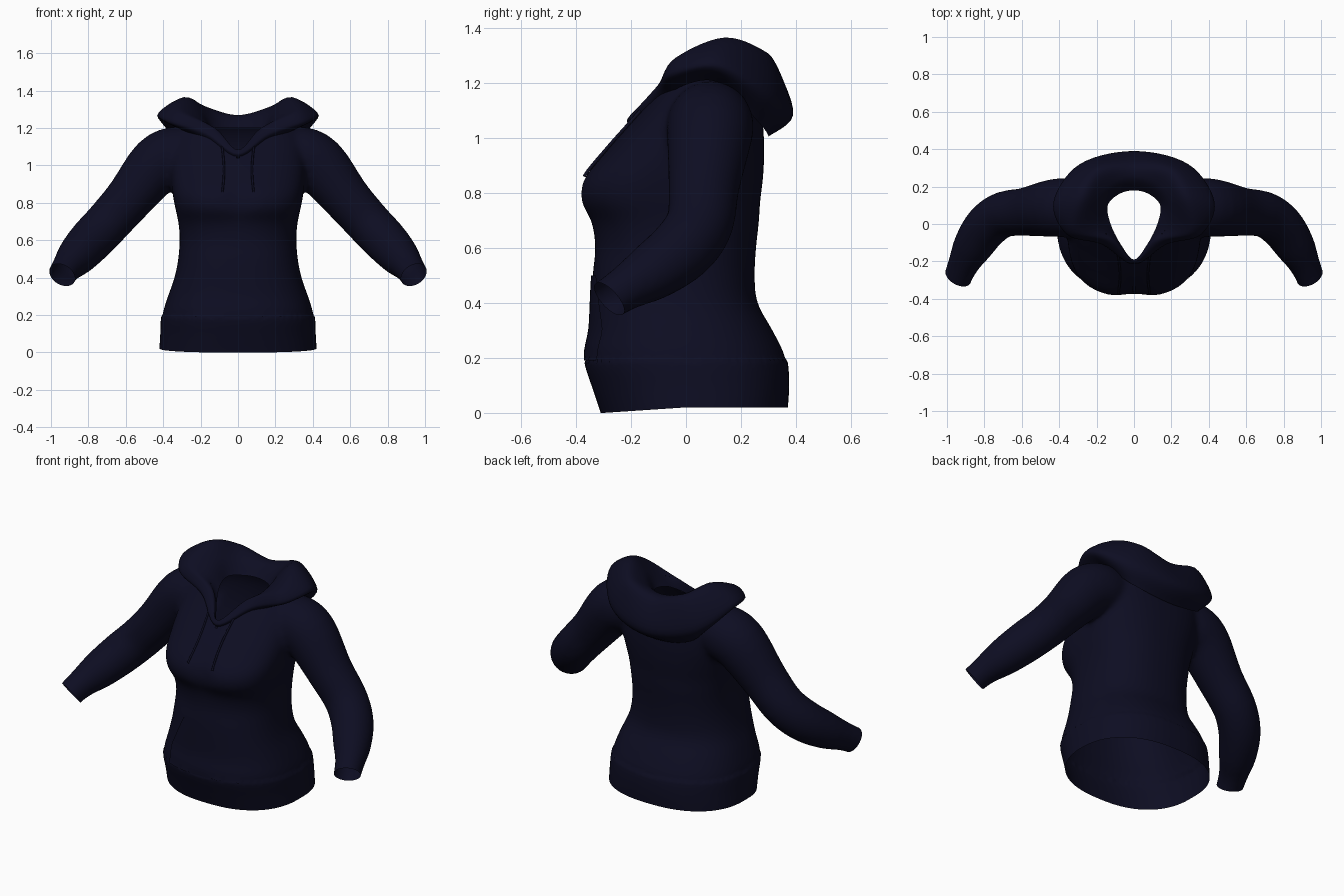
import bpy, bmesh, math
from mathutils import Vector
from mathutils.bvhtree import BVHTree

cube = bpy.data.objects.get("Cube")
if cube:
    bpy.data.objects.remove(cube)

navy = bpy.data.materials.new("dark_navy_fabric")
navy.use_nodes = True
COLOUR = (0.004, 0.004, 0.016, 1)
navy.diffuse_color = COLOUR
shader = navy.node_tree.nodes["Principled BSDF"]
shader.inputs["Base Color"].default_value = COLOUR
shader.inputs["Roughness"].default_value = 0.9


def spline(points, steps, closed=False):
    """Smooth curve through points of any dimension."""
    pts = [Vector(p) for p in points]
    n = len(pts)
    pick = (lambda i: pts[i % n]) if closed else (lambda i: pts[min(max(i, 0), n - 1)])
    out = []
    for i in range(n if closed else n - 1):
        a, b, c, d = (pick(i + k) for k in (-1, 0, 1, 2))
        for s in range(steps):
            t = s / steps
            out.append(b + (c - a) * (t / 2) + (a * 2 - b * 5 + c * 4 - d) * (t * t / 2)
                       + (b * 3 - a - c * 3 + d) * (t ** 3 / 2))
    return out if closed else out + [pts[-1]]


def skin(bm, rows, wrap_row=False, caps=False):
    """Quad surface through equal rows of points."""
    grid = [[bm.verts.new(p) for p in row] for row in rows]
    m = len(grid[0])
    for a, b in zip(grid, grid[1:]):
        for j in range(m if wrap_row else m - 1):
            k = (j + 1) % m
            bm.faces.new((a[j], a[k], b[k], b[j]))
    if caps:
        bm.faces.new(grid[0])
        bm.faces.new(grid[-1])


def finish(name, bm):
    bmesh.ops.recalc_face_normals(bm, faces=bm.faces)
    mesh = bpy.data.meshes.new(name)
    bm.to_mesh(mesh)
    bm.free()
    obj = bpy.data.objects.new(name, mesh)
    bpy.context.collection.objects.link(obj)
    mesh.materials.append(navy)
    for poly in mesh.polygons:
        poly.use_smooth = True
    return obj


def rounded(v, power):
    return math.copysign(abs(v) ** power, v)


# Torso rings: height, half width, front, back, front roundness, back roundness
TORSO = [(-.06, .415, -.28, .36, .85, .85), (.02, .415, -.305, .365, .85, .85),
         (.1, .41, -.335, .37, .85, .85), (.2, .405, -.368, .362, .82, .85),
         (.3, .375, -.35, .315, .8, .85), (.4, .34, -.345, .26, .8, .85),
         (.5, .32, -.34, .25, .8, .85), (.6, .312, -.33, .255, .8, .82),
         (.69, .318, -.345, .265, .74, .8), (.77, .335, -.39, .27, .66, .78),
         (.85, .35, -.38, .28, .66, .75), (.95, .36, -.295, .285, .7, .72),
         (1.05, .36, -.205, .28, .75, .72), (1.13, .35, -.135, .265, .8, .75),
         (1.2, .3, -.08, .23, .85, .8), (1.25, .17, -.04, .17, .85, .85)]
# Sleeve centres and radius, shoulder to beyond the cuff
SLEEVE = [(.2, .1, 1.08, .12), (.32, .09, 1.055, .155), (.43, .085, 1.005, .155),
          (.58, .065, .825, .13), (.7, .05, .69, .123), (.79, -.015, .595, .12),
          (.862, -.12, .515, .107), (.91, -.21, .46, .085),
          (.94, -.28, .415, .077), (.965, -.34, .37, .077)]

SIDES = 48
ANGLES = [math.tau * i / SIDES for i in range(SIDES)]
bm = bmesh.new()
rows = []
for z, w, front, back, front_round, back_round in spline(TORSO, 4):
    mid, depth = (front + back) / 2, (back - front) / 2
    rows.append([(w * rounded(math.cos(a), .85),
                  mid + depth * rounded(math.sin(a), front_round if a > math.pi else back_round),
                  z) for a in ANGLES])
skin(bm, rows, wrap_row=True, caps=True)
path = spline(SLEEVE, 4)
for side in (1, -1):
    rows = []
    for i, p in enumerate(path):
        way = (path[min(i + 1, len(path) - 1)] - path[max(i - 1, 0)]).xyz
        turn = way.to_track_quat('Z', 'Y')
        ring = [p.xyz + turn @ Vector((math.cos(a), math.sin(a), 0)) * p.w for a in ANGLES]
        rows.append([(side * v.x, v.y, v.z) for v in ring])
    skin(bm, rows, wrap_row=True, caps=True)
solid = finish("body_solid", bm)

# Blend torso and sleeves into one skin
remesh = solid.modifiers.new("blend", 'REMESH')
remesh.mode = 'VOXEL'
remesh.voxel_size = 0.014
bpy.context.view_layer.update()
merged = bpy.data.meshes.new_from_object(
    solid.evaluated_get(bpy.context.evaluated_depsgraph_get()))
bpy.data.objects.remove(solid)
bm = bmesh.new()
bm.from_mesh(merged)
for _ in range(9):
    bmesh.ops.smooth_vert(bm, verts=bm.verts, factor=.5,
                          use_axis_x=True, use_axis_y=True, use_axis_z=True)


def cut(bm, keep, point, normal):
    faces = [f for f in bm.faces if keep(f.calc_center_median())]
    parts = {e for f in faces for e in f.edges} | {v for f in faces for v in f.verts}
    bmesh.ops.bisect_plane(bm, geom=faces + list(parts), plane_co=point,
                           plane_no=normal, clear_outer=True)


# Open the hem and cuffs
cut(bm, lambda c: c.z < .1, (0, 0, .02), (0, 0, -1))
for side in (1, -1):
    cut(bm, lambda c: c.x * side > .8, (side * .94, -.28, .415), (side * .4, -.68, -.6))


# Open the neck beneath the hood, narrowing to a point at the front
def in_neck(c):
    return c.z > 1 and -.215 < c.y < .2 and abs(c.x) < min(.19, (c.y + .215) * .95)


bmesh.ops.delete(bm, geom=[f for f in bm.faces if in_neck(f.calc_center_median())],
                 context='FACES')
# Raised hem band with a slight dip at the front, and a shallow hollow down the chest
bm.normal_update()
for v in bm.verts:
    if v.co.z < .19 and abs(v.co.x) < .6:
        v.co += Vector((v.normal.x, v.normal.y, 0)) * .006
        v.co.z -= .02 * min(1, max(0, -v.co.y / .3)) * min(1, (.19 - v.co.z) / .17)
    elif v.co.y < -.2:
        v.co.y += .02 * math.exp(-(v.co.x / .08) ** 2 - ((v.co.z - .82) / .1) ** 2)
body = finish("sweater_body", bm)

# Hood: sections from front point to back, each from outer hem over the rim to the neck
HOOD = [
    [(0, -.2, 1.04), (0, -.215, 1.06), (0, -.205, 1.08), (0, -.2, 1.08), (0, -.19, 1.04)],
    [(.16, -.09, 1.13), (.17, -.11, 1.17), (.14, -.095, 1.2), (.1, -.09, 1.18), (.07, -.11, 1.11)],
    [(.3, -.01, 1.19), (.36, -.055, 1.23), (.31, -.04, 1.29), (.2, -.02, 1.25), (.125, 0, 1.18)],
    [(.33, .12, 1.2), (.43, .12, 1.265), (.29, .14, 1.365), (.2, .11, 1.3), (.14, .1, 1.2)],
    [(.24, .27, 1.05), (.29, .32, 1.15), (.2, .295, 1.31), (.13, .21, 1.28), (.08, .16, 1.2)],
    [(0, .3, 1.005), (0, .39, 1.085), (0, .33, 1.245), (0, .25, 1.265), (0, .18, 1.2)],
]
mirrored = [[(-x, y, z) for x, y, z in row] for row in HOOD[-2:0:-1]]
sections = [spline(row, 6) for row in HOOD + mirrored]
columns = [spline(col, 7, closed=True) for col in zip(*sections)]
bm = bmesh.new()
skin(bm, columns, wrap_row=True)
finish("hood", bm)

# Details laid onto the front of the body
tree = BVHTree.FromObject(body, bpy.context.evaluated_depsgraph_get())


def on_front(x, z, gap):
    hit = tree.ray_cast(Vector((x, -1, z)), Vector((0, 1, 0)))[0]
    return Vector((x, hit.y - gap, z))


def plate(name, low, high, half_width, columns):
    bm = bmesh.new()
    rows = []
    for i in range(17):
        z = low + (high - low) * i / 16
        w = half_width(i / 16)
        rows.append([on_front(w * (2 * j / columns - 1), z, .006) for j in range(columns + 1)])
    skin(bm, rows)
    finish(name, bm)


plate("front_pocket", .19, .5, lambda t: .24 - .1 * max(0, t - .35) / .65, 20)
plate("neck_placket", .86, 1.02, lambda t: .012, 2)

# Drawstrings hanging from the hood
for label, side in (("left", 1), ("right", -1)):
    curve = bpy.data.curves.new(label + "_drawstring", 'CURVE')
    curve.dimensions = '3D'
    curve.bevel_depth = .006
    curve.bevel_resolution = 2
    line = curve.splines.new('POLY')
    line.points.add(12)
    for i, point in enumerate(line.points):
        z = 1.1 - .24 * i / 12
        point.co = (*on_front(side * (.085 - .01 * math.sin(i / 4)), z, .008), 1)
    curve.materials.append(navy)
    bpy.context.collection.objects.link(
        bpy.data.objects.new(label + "_drawstring", curve))
